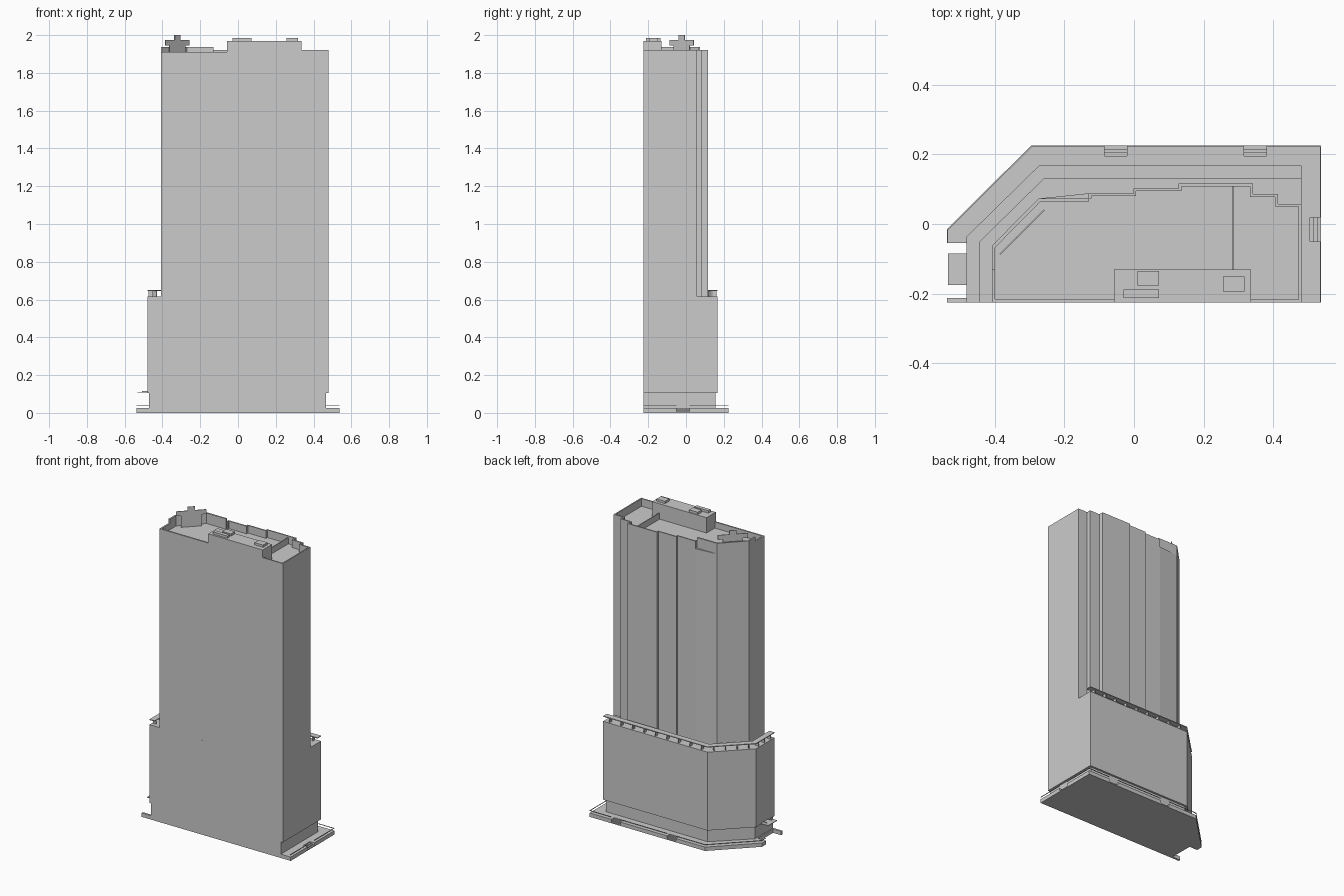
import bpy, bmesh, math
from mathutils import Vector

if "Cube" in bpy.data.objects:
    bpy.data.objects.remove(bpy.data.objects["Cube"])

def prism(name, pts, z0, z1):
    bm = bmesh.new()
    face = bm.faces.new([bm.verts.new((x, y, z0)) for x, y in pts])
    ext = bmesh.ops.extrude_face_region(bm, geom=[face])
    for v in ext["geom"]:
        if isinstance(v, bmesh.types.BMVert):
            v.co.z = z1
    bmesh.ops.recalc_face_normals(bm, faces=bm.faces[:])
    me = bpy.data.meshes.new(name)
    bm.to_mesh(me)
    bm.free()
    ob = bpy.data.objects.new(name, me)
    bpy.context.collection.objects.link(ob)
    return ob

def box(name, x0, x1, y0, y1, z0, z1):
    return prism(name, [(x0, y0), (x1, y0), (x1, y1), (x0, y1)], z0, z1)

def bar(name, x, y, length, width, angle, z0, z1):
    """Upright box centred on x, y and turned about z."""
    d = Vector((math.cos(angle), math.sin(angle))) * length / 2
    n = Vector((-math.sin(angle), math.cos(angle))) * width / 2
    c = Vector((x, y))
    return prism(name, [c - d - n, c + d - n, c + d + n, c - d + n], z0, z1)

def inset(path, w):
    """Mitred offset to the right of an open path."""
    p = [Vector(q) for q in path]
    ns = []
    for a, b in zip(p, p[1:]):
        d = (b - a).normalized()
        ns.append(Vector((d.y, -d.x)))
    out = []
    for i, q in enumerate(p):
        n0, n1 = ns[max(i - 1, 0)], ns[min(i, len(ns) - 1)]
        m = n0 + n1
        out.append(q + m * (2 * w / m.length_squared))
    return out

def strip(name, path, w, z0, z1):
    return prism(name, [Vector(p) for p in path] + inset(path, w)[::-1], z0, z1)

F = -0.225  # front plane

# Pavement slab with stair notches and entrance bay
stairs_back = [(-0.085, -0.02), (0.315, 0.38)]
slab = [(-0.537, F), (-0.537, -0.212), (-0.478, -0.212), (-0.478, -0.055),
        (-0.537, -0.055), (-0.537, -0.015), (-0.295, 0.225)]
for a, b in stairs_back:
    slab += [(a, 0.225), (a, 0.195), (b, 0.195), (b, 0.225)]
slab += [(0.537, 0.225), (0.537, 0.018), (0.505, 0.018), (0.505, -0.05),
         (0.537, -0.05), (0.537, F)]
prism("pavement_slab", slab, 0, 0.025)

# Stair treads
for i in range(3):
    top = 0.019 - 0.006 * i
    for a, b in stairs_back:
        box("back_step", a, b, 0.195 + 0.01 * i, 0.205 + 0.01 * i, 0, top)
    box("side_step", 0.505 + 0.0105 * i, 0.5155 + 0.0105 * i, -0.05, 0.018, 0, top)

# Thin pavement hand rails between the stairs
for path in ([(-0.537, -0.055), (-0.537, -0.015), (-0.295, 0.225), (-0.085, 0.225)],
             [(-0.02, 0.225), (0.315, 0.225)],
             [(0.38, 0.225), (0.537, 0.225), (0.537, 0.018)],
             [(0.537, -0.05), (0.537, F)]):
    strip("pavement_rail", path, 0.004, 0.039, 0.042)

# Recessed ground floor and podium block
prism("ground_floor", [(-0.47, F), (-0.47, -0.04), (-0.265, 0.155), (0.466, 0.155), (0.466, F)], 0, 0.105)
podium = [(-0.48, F), (-0.48, -0.036), (-0.272, 0.168), (0.48, 0.168)]
prism("podium", podium + [(0.48, F)], 0.105, 0.615)

# Entrance canopy with two stay rods
box("entrance_canopy", -0.533, -0.47, -0.175, -0.085, 0.107, 0.111)
for y, a in ((-0.108, -0.15), (-0.155, 0.15)):
    bar("canopy_stay", -0.492, y, 0.035, 0.002, a, 0.111, 0.115)

# Terrace rail: flat cap carried by evenly spaced posts
strip("terrace_cap", podium, 0.037, 0.645, 0.65)
mid = inset(podium, 0.018)
for (a, b), n in zip(zip(mid, mid[1:]), (3, 4, 9)):
    ang = math.atan2(b.y - a.y, b.x - a.x)
    for i in range(n):
        p = a.lerp(b, (i + 0.5) / n)
        bar("terrace_post", p.x, p.y, 0.005, 0.022, ang, 0.615, 0.645)

# Tower with stepped back face
low = [(-0.055, F), (-0.408, F), (-0.408, -0.13)]
high = [(-0.408, -0.13), (-0.408, -0.063), (-0.274, 0.073), (-0.13, 0.073)]
rest = [(-0.13, 0.073), (-0.13, 0.088), (-0.002, 0.088), (-0.002, 0.102),
        (0.128, 0.102), (0.128, 0.116), (0.341, 0.116), (0.341, 0.086),
        (0.413, 0.086), (0.413, 0.058), (0.48, 0.058), (0.48, F), (0.335, F)]
prism("tower", low[1:2] + high[1:3] + rest[1:-1], 0.615, 1.87)

# Roof parapets at three heights and a roof divider
strip("front_parapet", low, 0.01, 1.87, 1.91)
strip("corner_parapet", high, 0.01, 1.87, 1.938)
strip("main_parapet", rest, 0.008, 1.87, 1.92)
box("roof_divider", 0.281, 0.287, -0.13, 0.11, 1.87, 1.91)

# Plant room and rooftop units
box("plant_room", -0.057, 0.335, F, -0.13, 1.87, 1.97)
for x0, x1, y0, y1 in ((0.01, 0.072, -0.176, -0.135), (-0.03, 0.072, -0.212, -0.188),
                       (0.256, 0.317, -0.194, -0.15)):
    box("roof_unit", x0, x1, y0, y1, 1.97, 1.985)

# Stepped crown panel parallel to the chamfered corner
for length, z0, z1 in ((0.12, 1.87, 1.945), (0.18, 1.945, 1.975), (0.043, 1.975, 2.0)):
    bar("crown_panel", -0.321, -0.023, length, 0.004, math.pi / 4, z0, z1)
